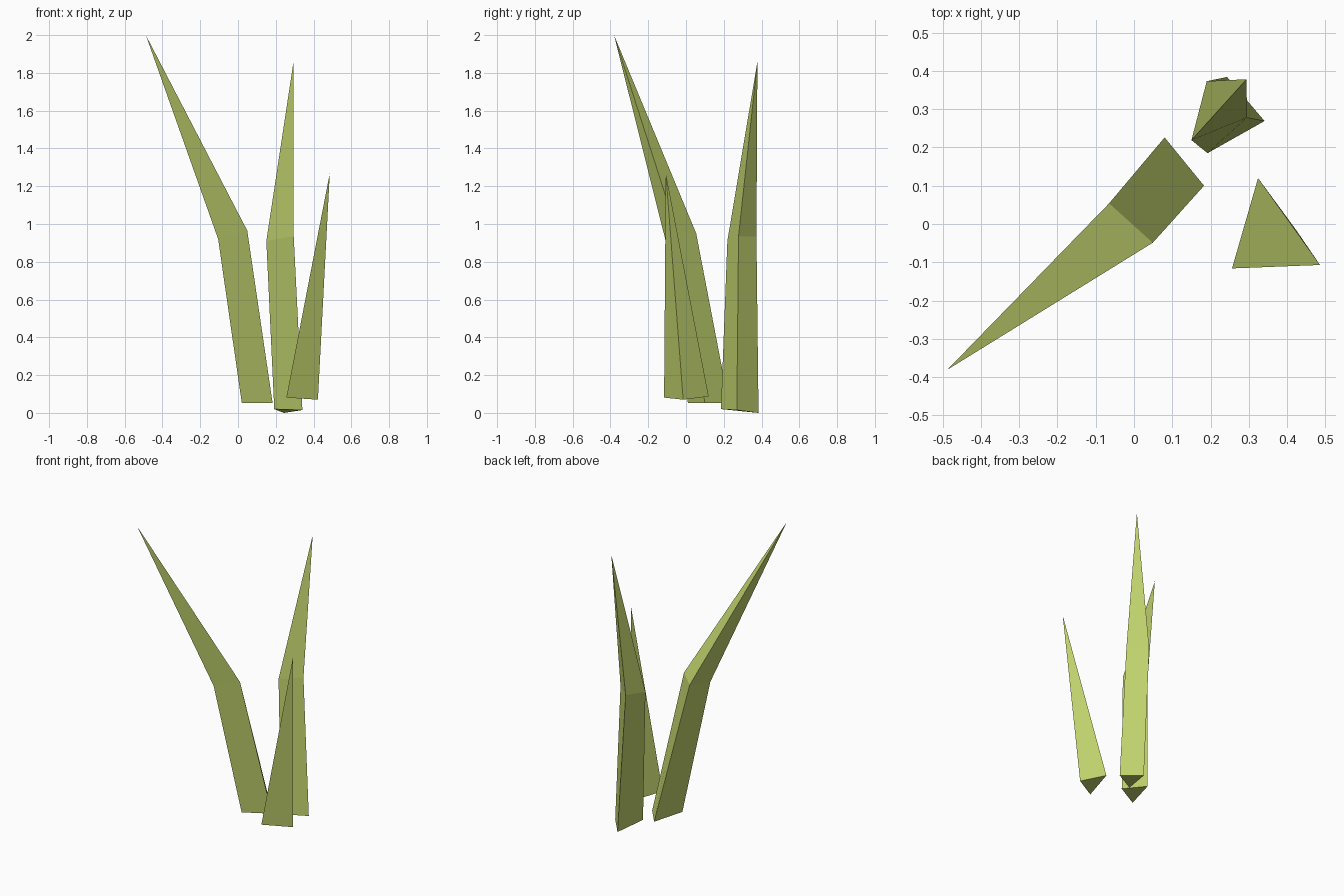
import bpy, bmesh

if "Cube" in bpy.data.objects:
    bpy.data.objects.remove(bpy.data.objects["Cube"])

leaf = bpy.data.materials.new("leaf_green")
leaf.diffuse_color = (0.52, 0.63, 0.15, 1)
leaf.use_nodes = True
leaf.node_tree.nodes["Principled BSDF"].inputs["Base Color"].default_value = leaf.diffuse_color


def blade(name, rings, tip):
    """Three-sided blade: lofted triangular rings ending in a point."""
    bm = bmesh.new()
    loops = [[bm.verts.new(p) for p in ring] for ring in rings]
    end = bm.verts.new(tip)
    bm.faces.new(loops[0])
    for lower, upper in zip(loops, loops[1:]):
        for i in range(3):
            j = (i + 1) % 3
            bm.faces.new((lower[i], lower[j], upper[j], upper[i]))
    for i in range(3):
        bm.faces.new((loops[-1][i], loops[-1][(i + 1) % 3], end))
    bmesh.ops.recalc_face_normals(bm, faces=bm.faces)
    mesh = bpy.data.meshes.new(name)
    bm.to_mesh(mesh)
    bm.free()
    mesh.materials.append(leaf)
    bpy.context.collection.objects.link(bpy.data.objects.new(name, mesh))


# tall blade, bent outward to the front left
blade("tall_bent_blade",
      [[(0.08, 0.226, 0.053), (0.183, 0.10, 0.053), (0.02, 0.01, 0.053)],
       [(-0.065, 0.054, 0.95), (0.049, -0.049, 0.965), (-0.105, -0.11, 0.92)]],
      (-0.488, -0.381, 2.0))

# upright blade at the back, slightly bent
blade("back_blade",
      [[(0.192, 0.185, 0.02), (0.341, 0.269, 0.015), (0.243, 0.384, 0.0)],
       [(0.15, 0.219, 0.91), (0.295, 0.278, 0.935), (0.19, 0.373, 0.935)]],
      (0.294, 0.378, 1.86))

# short straight blade on the right
blade("short_blade",
      [[(0.256, -0.116, 0.081), (0.423, -0.015, 0.07), (0.324, 0.12, 0.087)]],
      (0.486, -0.107, 1.27))
